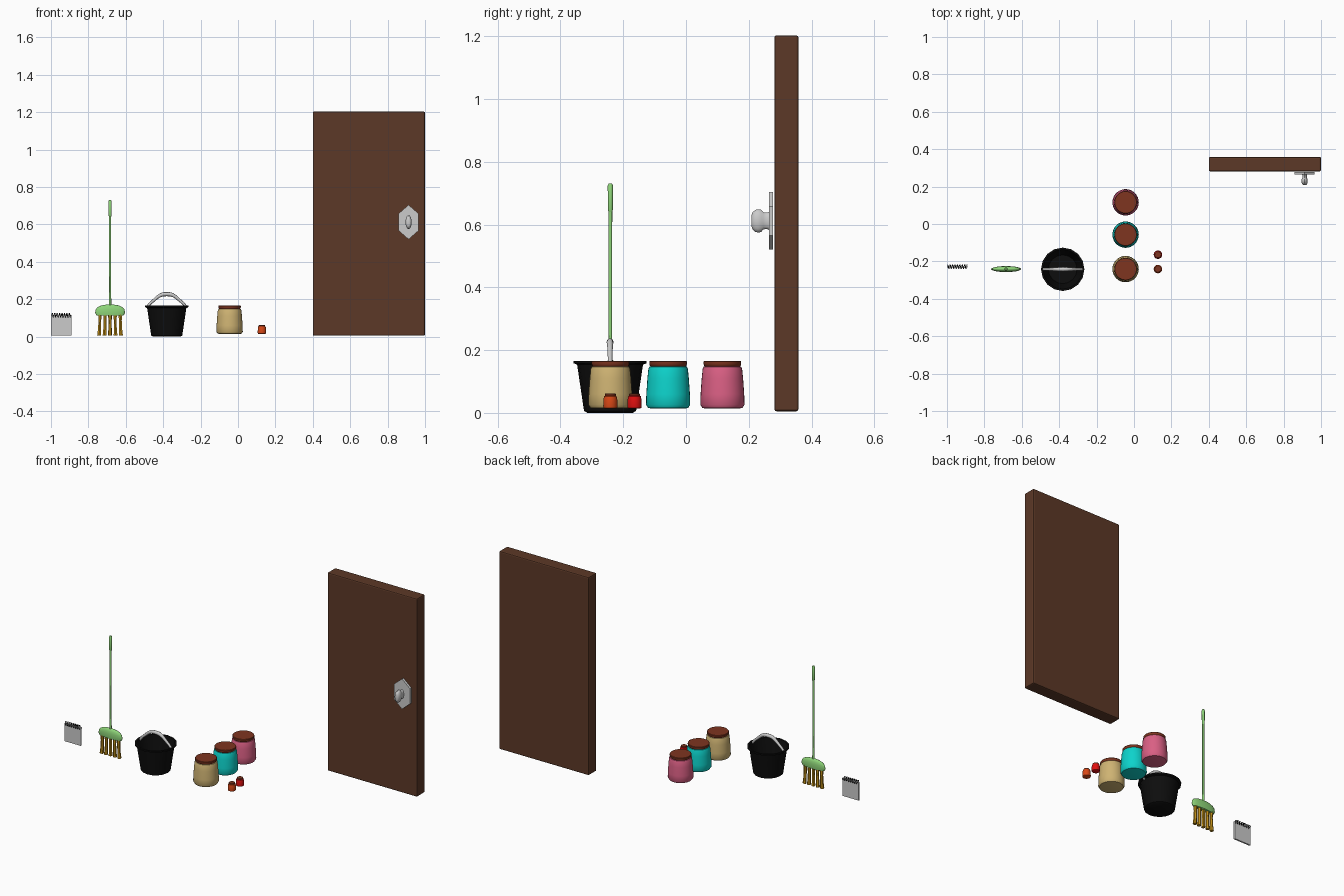
import bpy, bmesh, math
from mathutils import Matrix

if "Cube" in bpy.data.objects:
    bpy.data.objects.remove(bpy.data.objects["Cube"])


def material(name, rgb):
    m = bpy.data.materials.new(name)
    m.diffuse_color = (*rgb, 1)
    m.use_nodes = True
    m.node_tree.nodes["Principled BSDF"].inputs["Base Color"].default_value = m.diffuse_color
    return m


DOOR = material("door_brown", (0.107, 0.04, 0.02))
LID = material("lid_brown", (0.21, 0.035, 0.014))
BLACK = material("black", (0.004, 0.004, 0.004))
GREEN = material("green", (0.27, 0.66, 0.19))
STRAW = material("straw", (0.56, 0.29, 0.01))
TAN = material("tan", (0.62, 0.45, 0.17))
CYAN = material("cyan", (0.004, 0.65, 0.6))
PINK = material("pink", (0.7, 0.115, 0.23))
ORANGE = material("orange", (0.7, 0.065, 0.008))
RED = material("red", (0.75, 0.005, 0.005))


def finish(name, me, loc, mat, angle=35):
    ob = bpy.data.objects.new(name, me)
    bpy.context.collection.objects.link(ob)
    ob.location = loc
    if mat:
        me.materials.clear()
        me.materials.append(mat)
    if angle:
        bpy.ops.object.select_all(action='DESELECT')
        ob.select_set(True)
        bpy.context.view_layer.objects.active = ob
        bpy.ops.object.shade_smooth_by_angle(angle=math.radians(angle))
    return ob


def lathe(name, profile, segs, loc, mat=None, scale=(1, 1), angle=35, turn=None):
    """Spin an (r, z) profile, listed bottom to top, about z; ends are capped."""
    bm = bmesh.new()
    rings = []
    for r, z in profile:
        rings.append([bm.verts.new((r * math.cos(2 * math.pi * i / segs) * scale[0],
                                    r * math.sin(2 * math.pi * i / segs) * scale[1], z))
                      for i in range(segs)])
    for a, b in zip(rings, rings[1:]):
        for i in range(segs):
            j = (i + 1) % segs
            bm.faces.new((a[i], a[j], b[j], b[i]))
    bm.faces.new(rings[0][::-1])
    bm.faces.new(rings[-1])
    if turn:
        bmesh.ops.transform(bm, matrix=turn, verts=bm.verts)
    me = bpy.data.meshes.new(name)
    bm.to_mesh(me)
    bm.free()
    return finish(name, me, loc, mat, angle)


def box(name, size, loc, mat=None, bevel=0.0):
    bm = bmesh.new()
    bmesh.ops.create_cube(bm, size=1)
    bmesh.ops.scale(bm, vec=size, verts=bm.verts)
    me = bpy.data.meshes.new(name)
    bm.to_mesh(me)
    bm.free()
    ob = finish(name, me, loc, mat, 0)
    if bevel:
        mod = ob.modifiers.new("bevel", 'BEVEL')
        mod.width, mod.segments = bevel, 2
    return ob


def tube(name, pts, radii, loc, mat=None, res=3, kind='POLY'):
    cu = bpy.data.curves.new(name, 'CURVE')
    cu.dimensions = '3D'
    cu.bevel_depth, cu.bevel_resolution, cu.use_fill_caps = 1, res, True
    sp = cu.splines.new(kind)
    sp.points.add(len(pts) - 1)
    for p, co, r in zip(sp.points, pts, radii):
        p.co, p.radius = (*co, 1), r
    if kind == 'NURBS':
        sp.use_endpoint_u, sp.order_u, sp.resolution_u = True, 3, 4
    tmp = bpy.data.objects.new(name, cu)
    bpy.context.collection.objects.link(tmp)
    deps = bpy.context.evaluated_depsgraph_get()
    me = bpy.data.meshes.new_from_object(tmp.evaluated_get(deps))
    bpy.data.objects.remove(tmp)
    return finish(name, me, loc, mat, 50)


# Door with hexagonal lock plate and flattened knob
box("door", (0.6, 0.077, 1.198), (0.7, 0.32, 0.604), DOOR, 0.007)
to_front = Matrix.Rotation(math.radians(90), 4, 'X')
hexa = to_front @ Matrix.Diagonal((0.053 / 0.866, 0.092, 1, 1)) @ Matrix.Rotation(math.radians(30), 4, 'Z')
lathe("door_plate", [(1, 0), (1, 0.014)], 6, (0.912, 0.278, 0.612), turn=hexa, angle=0)
knob = [(0.029, 0), (0.026, 0.006), (0.027, 0.018), (0.036, 0.026), (0.037, 0.036),
        (0.035, 0.044), (0.027, 0.053), (0.018, 0.056)]
lathe("door_knob", knob, 16, (0.912, 0.265, 0.612), scale=(0.45, 1), turn=to_front)

# Notepad with spiral binding
PX, PY = -0.944, -0.228
box("notepad_pages", (0.11, 0.009, 0.108), (PX, PY, 0.06))
turns, per = 8, 10
spiral = [(-0.052 + 0.104 * i / (turns * per), 0.010 * math.cos(2 * math.pi * i / per),
           0.011 * math.sin(2 * math.pi * i / per)) for i in range(turns * per + 1)]
tube("notepad_spiral", spiral, [0.0024] * len(spiral), (PX, PY, 0.114), BLACK, 1)

# Broom
BX, BY = -0.684, -0.241
lathe("broom_stick", [(0.0075, 0.15), (0.0055, 0.24), (0.006, 0.645)], 12, (BX, BY, 0), GREEN)
lathe("broom_grip", [(0.006, 0.64), (0.008, 0.648), (0.0085, 0.724), (0.005, 0.731)],
      12, (BX, BY, 0), GREEN)
head = [(0.06, 0.112), (0.073, 0.114), (0.08, 0.127), (0.077, 0.145), (0.066, 0.158),
        (0.045, 0.167), (0.02, 0.171), (0.005, 0.172)]
lathe("broom_head", head, 24, (BX, BY, 0), GREEN, (1, 0.2))
for i in range(-2, 3):
    pts = [(i * f, 0, z) for f, z in ((0.0295, 0.006), (0.028, 0.045), (0.0275, 0.085), (0.027, 0.122))]
    tube("broom_bristles", pts, [0.0115, 0.009, 0.0085, 0.011], (BX, BY, 0), STRAW, 1)

# Open bucket with arched handle
UX, UY = -0.381, -0.242
bucket = [(0.072, 0), (0.083, 0.006), (0.097, 0.1), (0.105, 0.154), (0.116, 0.158), (0.116, 0.166),
          (0.106, 0.166), (0.092, 0.09), (0.077, 0.012)]
lathe("bucket", bucket, 16, (UX, UY, 0), BLACK)
half = [(0.108, 0.153), (0.095, 0.172), (0.07, 0.193), (0.048, 0.213), (0.025, 0.226)]
arch = [(-x, 0, z) for x, z in half] + [(0, 0, 0.227)] + [(x, 0, z) for x, z in half[::-1]]
rad = [0.007, 0.007, 0.008, 0.009, 0.011]
tube("bucket_handle", arch, rad + [0.011] + rad[::-1], (UX, UY, 0), None, 2, 'NURBS')

# Storage jars with inset lids
jar = [(0.054, 0.014), (0.064, 0.016), (0.0705, 0.026), (0.0695, 0.06), (0.066, 0.11), (0.063, 0.14),
       (0.060, 0.147), (0.052, 0.149)]
lid = [(0.051, 0.144), (0.058, 0.15), (0.060, 0.156), (0.060, 0.163), (0.058, 0.1655)]
for y, mat in ((-0.241, TAN), (-0.057, CYAN), (0.116, PINK)):
    lathe("jar_body", jar, 32, (-0.045, y, 0), mat)
    lathe("jar_lid", lid, 32, (-0.045, y, 0), LID)

# Small spice pots
pot = [(0.018, 0.014), (0.0215, 0.016), (0.0228, 0.021), (0.022, 0.042), (0.020, 0.053), (0.017, 0.055)]
cap = [(0.016, 0.053), (0.0175, 0.056), (0.0175, 0.060), (0.016, 0.0615)]
for y, mat in ((-0.241, ORANGE), (-0.164, RED)):
    lathe("spice_pot", pot, 20, (0.128, y, 0), mat)
    lathe("spice_pot_lid", cap, 20, (0.128, y, 0), LID)
